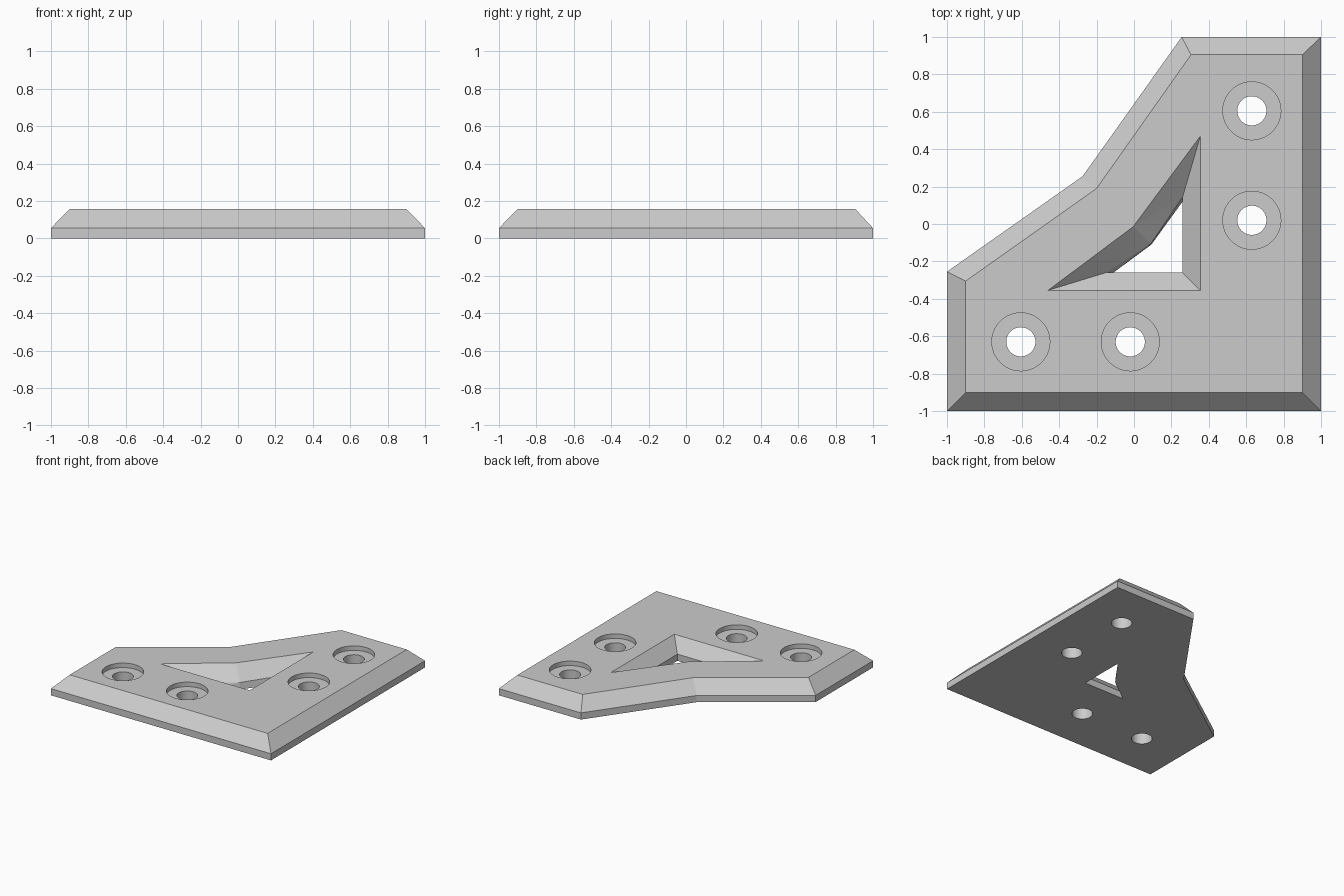
import bpy
import bmesh

cube = bpy.data.objects.get("Cube")
if cube:
    bpy.data.objects.remove(cube, do_unlink=True)

TOP, EDGE = 0.157, 0.055          # plate top and start of the chamfer
FLOOR = 0.12                      # floor of the screw head recesses

grey = bpy.data.materials.new("plain grey")
grey.use_nodes = True
grey.diffuse_color = (0.6, 0.6, 0.6, 1)
grey.node_tree.nodes["Principled BSDF"].inputs["Base Color"].default_value = (0.6, 0.6, 0.6, 1)


def loft(name, rings):
    """Closed solid through rings given as (outline, height), bottom to top."""
    bm = bmesh.new()
    loops = [[bm.verts.new((x, y, z)) for x, y in outline] for outline, z in rings]
    bm.faces.new(loops[0][::-1])
    bm.faces.new(loops[-1])
    n = len(loops[0])
    for low, high in zip(loops, loops[1:]):
        for i in range(n):
            j = (i + 1) % n
            bm.faces.new((low[i], low[j], high[j], high[i]))
    bmesh.ops.triangulate(bm, faces=bm.faces[:])
    bmesh.ops.recalc_face_normals(bm, faces=bm.faces[:])
    mesh = bpy.data.meshes.new(name)
    bm.to_mesh(mesh)
    bm.free()
    mesh.materials.append(grey)
    obj = bpy.data.objects.new(name, mesh)
    bpy.context.collection.objects.link(obj)
    return obj


def cylinder(name, x, y, radius, bottom, top):
    bpy.ops.mesh.primitive_cylinder_add(vertices=64, radius=radius, depth=top - bottom,
                                        location=(x, y, (bottom + top) / 2))
    obj = bpy.context.object
    obj.name = name
    obj.data.materials.append(grey)
    return obj


# Chamfered bracket plate
base = [(-1, -1), (1, -1), (1, 1), (0.255, 1), (-0.275, 0.255), (-1, -0.255)]
upper = [(-0.9, -0.9), (0.9, -0.9), (0.9, 0.905), (0.305, 0.905), (-0.2, 0.19), (-0.9, -0.305)]
plate = loft("bracket_plate", [(base, 0), (base, EDGE), (upper, TOP)])

# Tapered central window
wide = [(0.355, -0.355), (0.355, 0.47), (-0.005, -0.015), (-0.46, -0.355)]
mid = [(0.26, -0.26), (0.26, 0.145), (0.09, -0.105), (-0.15, -0.26)]
narrow = [(0.26, -0.26), (0.26, 0.12), (0.093, -0.11), (-0.11, -0.26)]
cutters = [loft("window_cutter", [(narrow, -0.1), (narrow, 0), (mid, EDGE),
                                  (wide, TOP), (wide, 0.3)])]

# Screw holes with flat recesses, mirrored across the diagonal
for along in (0.605, 0.02):
    for x, y in ((0.63, along), (-along, -0.63)):
        cutters.append(cylinder("screw_hole_cutter", x, y, 0.078, -0.1, 0.14))
        cutters.append(cylinder("screw_recess_cutter", x, y, 0.155, FLOOR, 0.3))

# Cut everything out of the plate
bpy.ops.object.select_all(action='DESELECT')
bpy.context.view_layer.objects.active = plate
plate.select_set(True)
for cutter in cutters:
    cutter.hide_render = True
    mod = plate.modifiers.new("cut", 'BOOLEAN')
    mod.operation = 'DIFFERENCE'
    mod.solver = 'EXACT'
    mod.object = cutter
    bpy.ops.object.modifier_apply(modifier=mod.name)
    bpy.data.objects.remove(cutter, do_unlink=True)

bpy.ops.object.shade_smooth_by_angle(angle=0.2)
